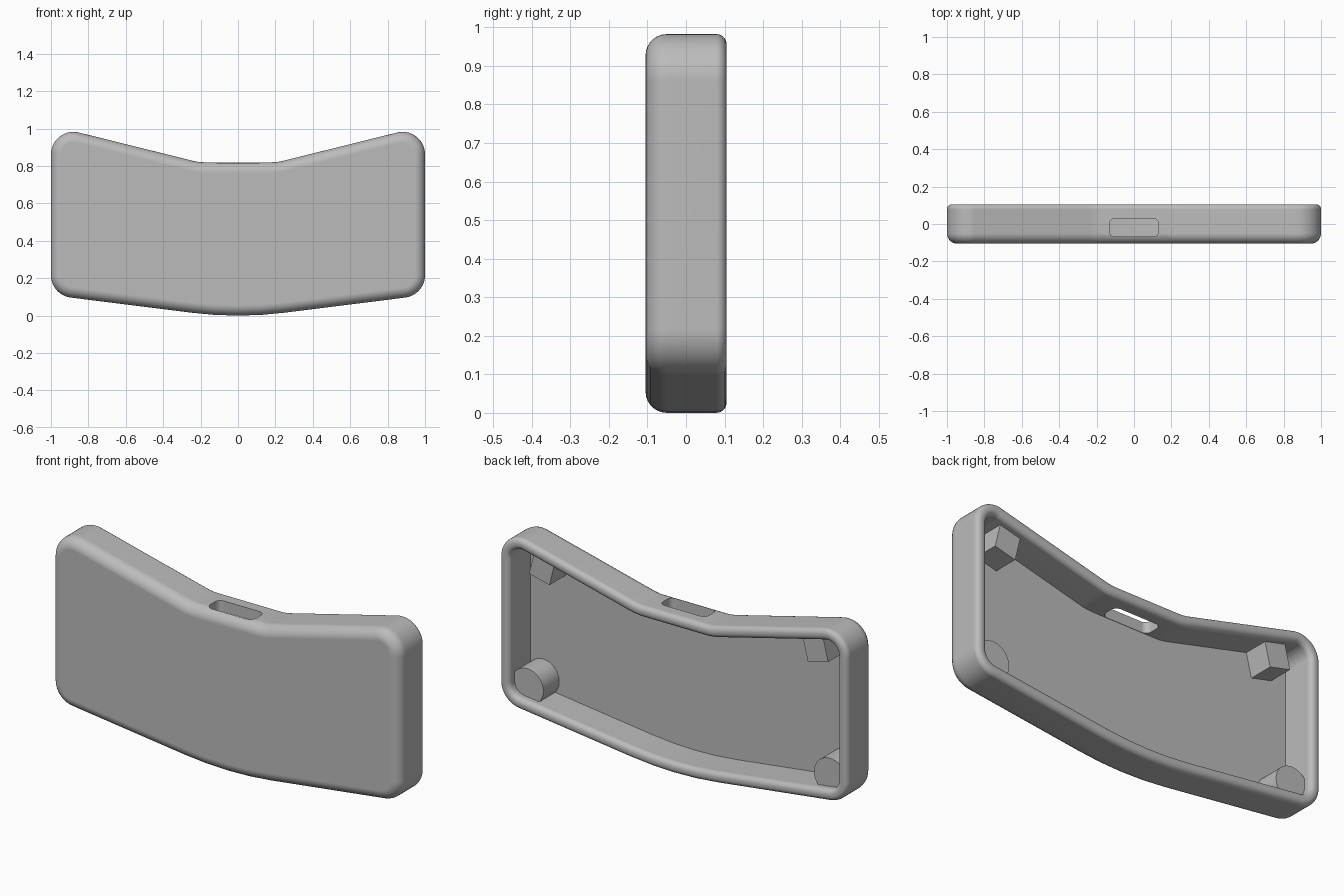
import bpy, bmesh, math
from mathutils import Vector, Matrix

cube = bpy.data.objects.get("Cube")
if cube:
    bpy.data.objects.remove(cube, do_unlink=True)

grey = bpy.data.materials.new("plain_grey")
grey.use_nodes = True
colour = (0.5, 0.5, 0.5, 1)
grey.diffuse_color = colour
grey.node_tree.nodes["Principled BSDF"].inputs["Base Color"].default_value = colour

FRONT, BACK, FLOOR = -0.105, 0.105, -0.07
WALL, FRONT_R, RIM_R = 0.058, 0.055, 0.026


def finish(bm, name):
    """Turn a bmesh into a linked object with the grey material."""
    bmesh.ops.recalc_face_normals(bm, faces=bm.faces)
    mesh = bpy.data.meshes.new(name)
    bm.to_mesh(mesh)
    bm.free()
    mesh.materials.append(grey)
    obj = bpy.data.objects.new(name, mesh)
    bpy.context.collection.objects.link(obj)
    return obj


def activate(obj):
    bpy.ops.object.select_all(action='DESELECT')
    obj.select_set(True)
    bpy.context.view_layer.objects.active = obj


def rounded(corners):
    """Round each (x, z, radius) corner; return points with outward normals."""
    out, n = [], len(corners)
    for i, (x, z, r) in enumerate(corners):
        p = Vector((x, z))
        a = (p - Vector(corners[i - 1][:2])).normalized()
        b = (Vector(corners[(i + 1) % n][:2]) - p).normalized()
        turn = math.atan2(a.x * b.y - a.y * b.x, a.dot(b))
        na, side = Vector((a.y, -a.x)), math.copysign(1, turn)
        centre = p - a * r * math.tan(abs(turn) / 2) - na * r * side
        steps = max(4, round(abs(turn) / 0.13))
        for k in range(steps + 1):
            normal = Matrix.Rotation(turn * k / steps, 2) @ na
            out.append((centre + normal * r * side, normal))
    return out


def arc(ci, cy, r, start, end, steps=7):
    """Arc in the (inset, y) section of the wall, angles in degrees."""
    angles = [math.radians(start + (end - start) * k / steps) for k in range(steps + 1)]
    return [(ci + r * math.cos(t), cy + r * math.sin(t)) for t in angles]


# Outline, counter-clockwise seen from the front
half = [(1, 0.11, 0.12), (1, 1.016, 0.12), (0.21, 0.82, 0.25)]
mirrored = [(-x, z, r) for x, z, r in reversed(half)]
outline = rounded([(0, -0.0155, 2.0)] + half + mirrored)

# Shell: section swept around the outline, from the front face to the cavity floor
section = arc(FRONT_R, FRONT + FRONT_R, FRONT_R, 270, 180)
section += arc(RIM_R, BACK - RIM_R, RIM_R, 180, 90)
section += arc(WALL - RIM_R, BACK - RIM_R, RIM_R, 90, 0)
section.append((WALL, FLOOR))
bm = bmesh.new()
loops = []
for inset, y in section:
    ring = [p - n * inset for p, n in outline]
    loops.append([bm.verts.new((q.x, y, q.y)) for q in ring])
count = len(outline)
for lo, hi in zip(loops, loops[1:]):
    for i in range(count):
        j = (i + 1) % count
        bm.faces.new((lo[i], lo[j], hi[j], hi[i]))
bm.faces.new(loops[0])
bm.faces.new(loops[-1])
shell = finish(bm, "shell")

# Rounded slot through the top wall
bm = bmesh.new()
slot = rounded([(-0.132, -0.068, 0.03), (0.132, -0.068, 0.03),
                (0.132, 0.03, 0.03), (-0.132, 0.03, 0.03)])
bottom = bm.faces.new([bm.verts.new((p.x, p.y, 0.65)) for p, n in slot])
grown = bmesh.ops.extrude_face_region(bm, geom=[bottom])["geom"]
bmesh.ops.translate(bm, vec=(0, 0, 0.3),
                    verts=[v for v in grown if isinstance(v, bmesh.types.BMVert)])
cutter = finish(bm, "slot_cutter")
cutter.hide_render = True
activate(shell)
cut = shell.modifiers.new("slot", 'BOOLEAN')
cut.operation, cut.solver, cut.object = 'DIFFERENCE', 'EXACT', cutter
bpy.ops.object.modifier_apply(modifier="slot")
bpy.data.objects.remove(cutter, do_unlink=True)
bpy.ops.object.shade_smooth_by_angle(angle=math.radians(35))
weighted = shell.modifiers.new("even_shading", 'WEIGHTED_NORMAL')
weighted.keep_sharp = True

# Inner supports: round posts in the lower corners, tilted blocks in the upper ones
POST_END = 0.06
length = POST_END - FLOOR + 0.01
mid_y = POST_END - length / 2
for side, label in ((1, "left"), (-1, "right")):
    bm = bmesh.new()
    place = Matrix.Translation((side * 0.87, mid_y, 0.205)) @ Matrix.Rotation(math.pi / 2, 4, 'X')
    bmesh.ops.create_cone(bm, cap_ends=True, segments=48, radius1=0.093, radius2=0.093,
                          depth=length, matrix=place)
    # keep the post within the shell's outer surface
    post = finish(bm, label + "_round_post")
    activate(post)
    bpy.ops.object.shade_smooth_by_angle(angle=math.radians(35))

    bm = bmesh.new()
    place = (Matrix.Translation((side * 0.783, mid_y, 0.85))
             @ Matrix.Rotation(-side * math.atan(0.248), 4, 'Y')
             @ Matrix.Diagonal((0.12, length, 0.145, 1)))
    bmesh.ops.create_cube(bm, size=1, matrix=place)
    finish(bm, label + "_block")
